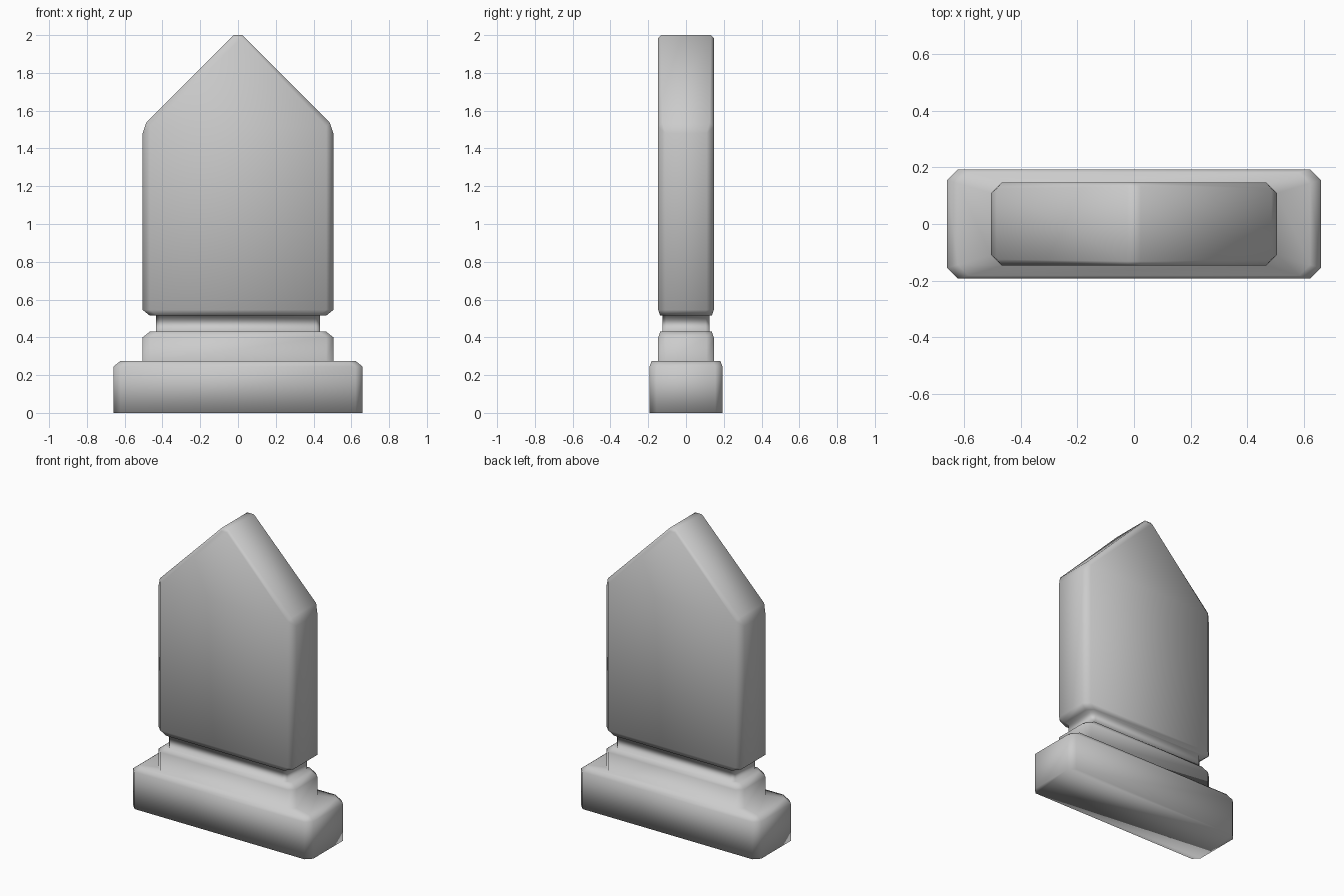
import bpy, bmesh

cube = bpy.data.objects.get("Cube")
if cube:
    bpy.data.objects.remove(cube, do_unlink=True)

stone = bpy.data.materials.new("grey stone")
stone.use_nodes = True
stone.diffuse_color = (0.6, 0.6, 0.6, 1)
stone.node_tree.nodes["Principled BSDF"].inputs["Base Color"].default_value = (0.6, 0.6, 0.6, 1)


def ring(bm, side, face):
    """Eight-sided ring: side and face are the (x, y, z) ends of one corner chamfer."""
    points = []
    for sx, sy in ((1, 1), (-1, 1), (-1, -1), (1, -1)):
        pair = [side, face] if sx * sy > 0 else [face, side]
        points += [bm.verts.new((sx * x, sy * y, z)) for x, y, z in pair]
    return points


def level(x, y, z, cut=0.038):
    """A horizontal ring with chamfered corners."""
    return (x, y - cut, z), (x - cut, y, z)


rings = [
    # plinth
    level(0.66, 0.193, 0),
    level(0.66, 0.193, 0.245),
    level(0.622, 0.182, 0.275),
    # step
    level(0.505, 0.147, 0.275),
    level(0.505, 0.147, 0.4),
    level(0.467, 0.137, 0.43),
    # neck
    level(0.433, 0.125, 0.43, 0.02),
    level(0.433, 0.125, 0.515, 0.02),
    # slab
    level(0.467, 0.137, 0.515),
    level(0.505, 0.147, 0.545),
    # shoulder and gable
    ((0.505, 0.109, 1.48), (0.467, 0.147, 1.515)),
    ((0.485, 0.125, 1.538), (0.467, 0.147, 1.515)),
    ((0.024, 0.132, 2.0), (0.02, 0.147, 1.985)),
]

bm = bmesh.new()
loops = [ring(bm, *corner) for corner in rings]
for low, high in zip(loops, loops[1:]):
    for i in range(8):
        j = (i + 1) % 8
        bm.faces.new((low[i], low[j], high[j], high[i]))
bm.faces.new(loops[0][::-1])

# narrow ridge with chamfered long ends
top = loops[-1]
bm.faces.new((top[0], top[3], top[4], top[7]))
bm.faces.new((top[0], top[1], top[2], top[3]))
bm.faces.new((top[4], top[5], top[6], top[7]))

bmesh.ops.remove_doubles(bm, verts=bm.verts, dist=0.0005)
bmesh.ops.recalc_face_normals(bm, faces=bm.faces)
for face in bm.faces:
    face.smooth = True

mesh = bpy.data.meshes.new("headstone")
bm.to_mesh(mesh)
bm.free()
mesh.materials.append(stone)
headstone = bpy.data.objects.new("headstone", mesh)
bpy.context.collection.objects.link(headstone)
